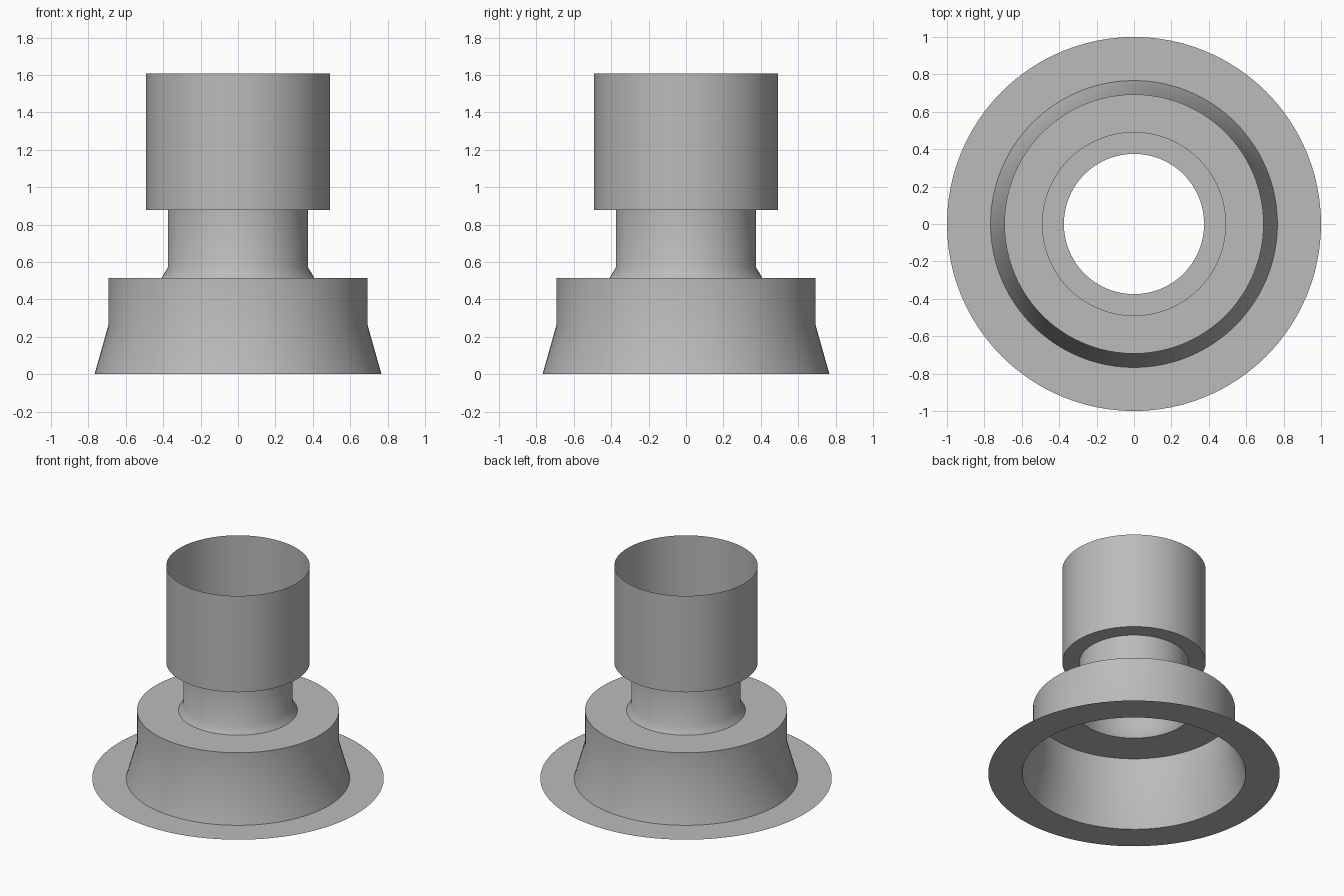
import bpy, bmesh, math

cube = bpy.data.objects.get("Cube")
if cube:
    bpy.data.objects.remove(cube, do_unlink=True)

SEGMENTS = 96

grey = bpy.data.materials.new("plain grey")
grey.use_nodes = True
colour = (0.5, 0.5, 0.5, 1)
grey.diffuse_color = colour
grey.node_tree.nodes["Principled BSDF"].inputs["Base Color"].default_value = colour


def lathe(name, profile):
    """Spin a (radius, height) profile about z into an open sheet."""
    bm = bmesh.new()
    rings = []
    for r, z in profile:
        angles = [math.tau * i / SEGMENTS for i in range(SEGMENTS)]
        rings.append([bm.verts.new((r * math.cos(a), r * math.sin(a), z)) for a in angles])
    for low, high in zip(rings, rings[1:]):
        for i in range(SEGMENTS):
            j = (i + 1) % SEGMENTS
            bm.faces.new((low[i], low[j], high[j], high[i]))
    mesh = bpy.data.meshes.new(name)
    bm.to_mesh(mesh)
    bm.free()
    mesh.materials.append(grey)
    obj = bpy.data.objects.new(name, mesh)
    bpy.context.collection.objects.link(obj)
    bpy.ops.object.select_all(action="DESELECT")
    obj.select_set(True)
    bpy.context.view_layer.objects.active = obj
    bpy.ops.object.shade_smooth_by_angle(angle=math.radians(35))


# Profiles run from the outer rim upwards, so every face looks outwards
lathe("base_flange", [(1.0, 0), (0.767, 0)])
lathe("flared_skirt", [(0.767, 0), (0.693, 0.262), (0.693, 0.515)])
lathe("shoulder", [(0.693, 0.515), (0.408, 0.515)])
lathe("neck", [(0.408, 0.515), (0.375, 0.571), (0.375, 0.879)])
lathe("collar_floor", [(0.375, 0.879), (0.492, 0.879)])
lathe("collar_wall", [(0.492, 0.879), (0.492, 1.608)])
